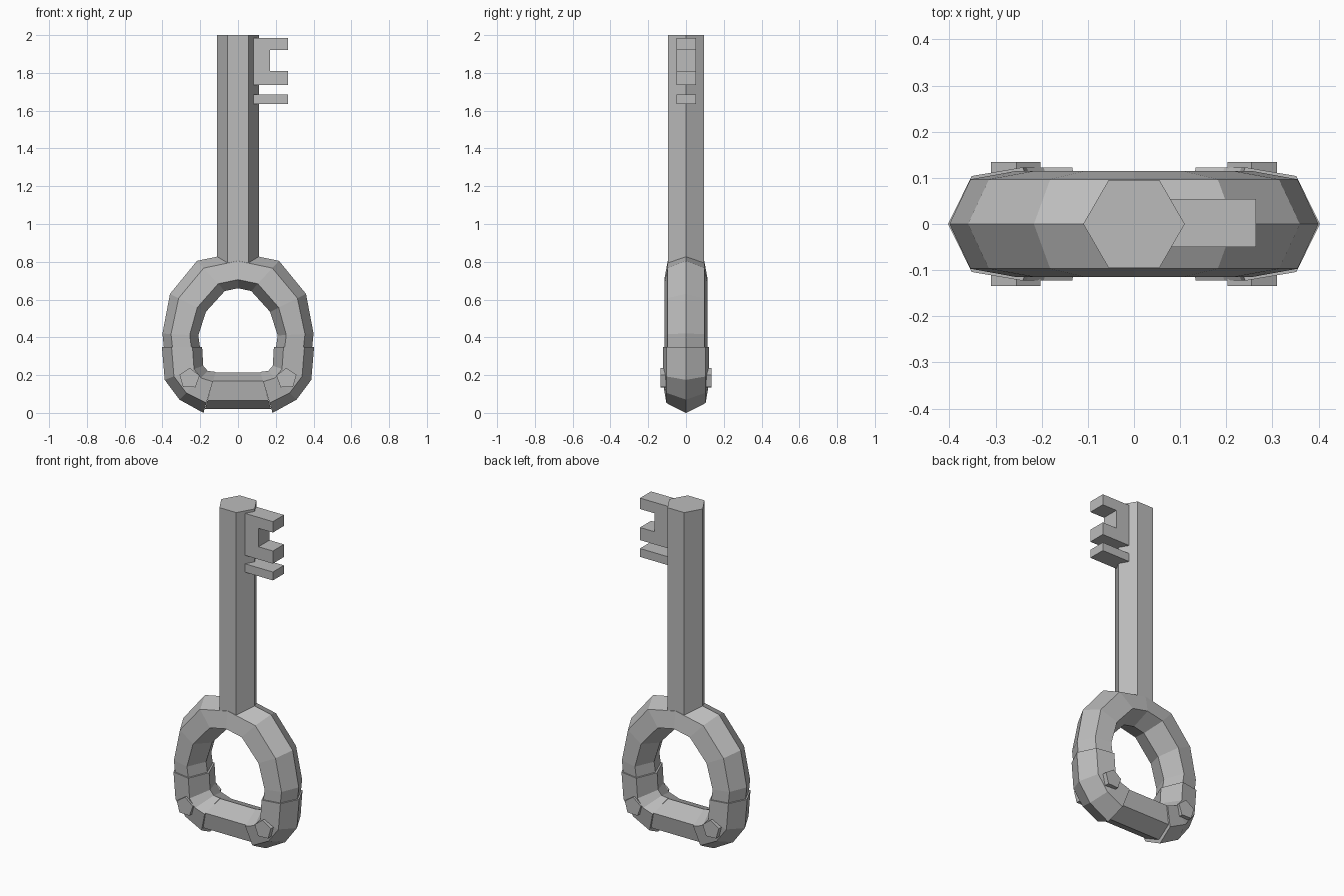
import bpy
import bmesh
from math import radians, cos, sin, pi
from mathutils import Matrix, Vector

cube = bpy.data.objects.get("Cube")
if cube:
    bpy.data.objects.remove(cube, do_unlink=True)

metal = bpy.data.materials.new("grey metal")
metal.use_nodes = True
GREY = (0.5, 0.5, 0.5, 1)
metal.diffuse_color = GREY
metal.node_tree.nodes["Principled BSDF"].inputs["Base Color"].default_value = GREY


def finish(bm, name):
    bmesh.ops.recalc_face_normals(bm, faces=bm.faces)
    mesh = bpy.data.meshes.new(name)
    bm.to_mesh(mesh)
    bm.free()
    mesh.materials.append(metal)
    obj = bpy.data.objects.new(name, mesh)
    bpy.context.collection.objects.link(obj)
    return obj


def tube(name, sections, front_outer, front_inner):
    """Six-sided tube through (outer, inner) ridge points in the xz plane."""
    bm = bmesh.new()
    rings = []
    for outer, inner in sections:
        a, b = Vector((outer[0], 0, outer[1])), Vector((inner[0], 0, inner[1]))
        shape = [(0, 0), (0.24, -front_outer), (0.76, -front_inner),
                 (1, 0), (0.76, front_inner), (0.24, front_outer)]
        rings.append([bm.verts.new(a.lerp(b, t) + Vector((0, y, 0))) for t, y in shape])
    for r, s in zip(rings, rings[1:]):
        for i in range(6):
            j = (i + 1) % 6
            bm.faces.new((r[i], r[j], s[j], s[i]))
    bm.faces.new(rings[0])
    bm.faces.new(rings[-1])
    return finish(bm, name)


def prism(name, outline, y0, y1):
    """Outline in xz, extruded along y."""
    bm = bmesh.new()
    face = bm.faces.new([bm.verts.new((x, y0, z)) for x, z in outline])
    ext = bmesh.ops.extrude_face_region(bm, geom=[face])["geom"]
    bmesh.ops.translate(bm, vec=(0, y1 - y0, 0),
                        verts=[v for v in ext if isinstance(v, bmesh.types.BMVert)])
    return finish(bm, name)


def flip(sections, s):
    return [((s * a[0], a[1]), (s * b[0], b[1])) for a, b in sections]


# Hexagonal shaft
bm = bmesh.new()
bmesh.ops.create_cone(bm, cap_ends=True, segments=6, radius1=0.11, radius2=0.11, depth=1.25,
                      matrix=Matrix.Translation((0, 0, 1.375)) @ Matrix.Rotation(radians(30), 4, "Z"))
if max(v.co.x for v in bm.verts) < 0.1:
    bmesh.ops.rotate(bm, verts=bm.verts, matrix=Matrix.Rotation(radians(30), 3, "Z"))
finish(bm, "shaft")

# Bow: upper arch
side = [((0.217, 0.805), (0.07, 0.645)), ((0.36, 0.63), (0.17, 0.535)),
        ((0.40, 0.42), (0.21, 0.41)), ((0.392, 0.34), (0.2, 0.34))]
crown = [((0, 0.85), (0, 0.66))]
tube("bow_arch", flip(side, -1)[::-1] + crown + side, 0.097, 0.115)

# Bow: lower bar
bar_end = ((0.175, 0.02), (0.12, 0.215))
tube("bow_bar", [bar_end, flip([bar_end], -1)[0]], 0.097, 0.115)

# Corner sleeves with a small stud on the front and back
corner = [((0.403, 0.35), (0.19, 0.35)), ((0.388, 0.175), (0.184, 0.25)),
          ((0.31, 0.07), (0.16, 0.222)), ((0.183, 0.0), (0.118, 0.217))]
for s, label in ((1, "left"), (-1, "right")):
    tube("corner_sleeve_" + label, flip(corner, s), 0.104, 0.123)
    for f, face in ((-1, "front"), (1, "back")):
        stud = [(s * (0.257 + 0.056 * cos(a)), 0.182 + 0.056 * sin(a))
                for a in (0.35 + 2 * pi * i / 5 for i in range(5))]
        prism("stud_%s_%s" % (face, label), stud, f * 0.09, f * 0.134)

# Key bit: notched plate and a separate thin tooth
prism("bit_plate", [(0.03, 1.985), (0.265, 1.985), (0.265, 1.92), (0.17, 1.92),
                    (0.17, 1.81), (0.265, 1.81), (0.265, 1.735), (0.03, 1.735)], -0.05, 0.054)
prism("bit_tooth", [(0.03, 1.685), (0.265, 1.685), (0.265, 1.635), (0.03, 1.635)], -0.05, 0.054)
